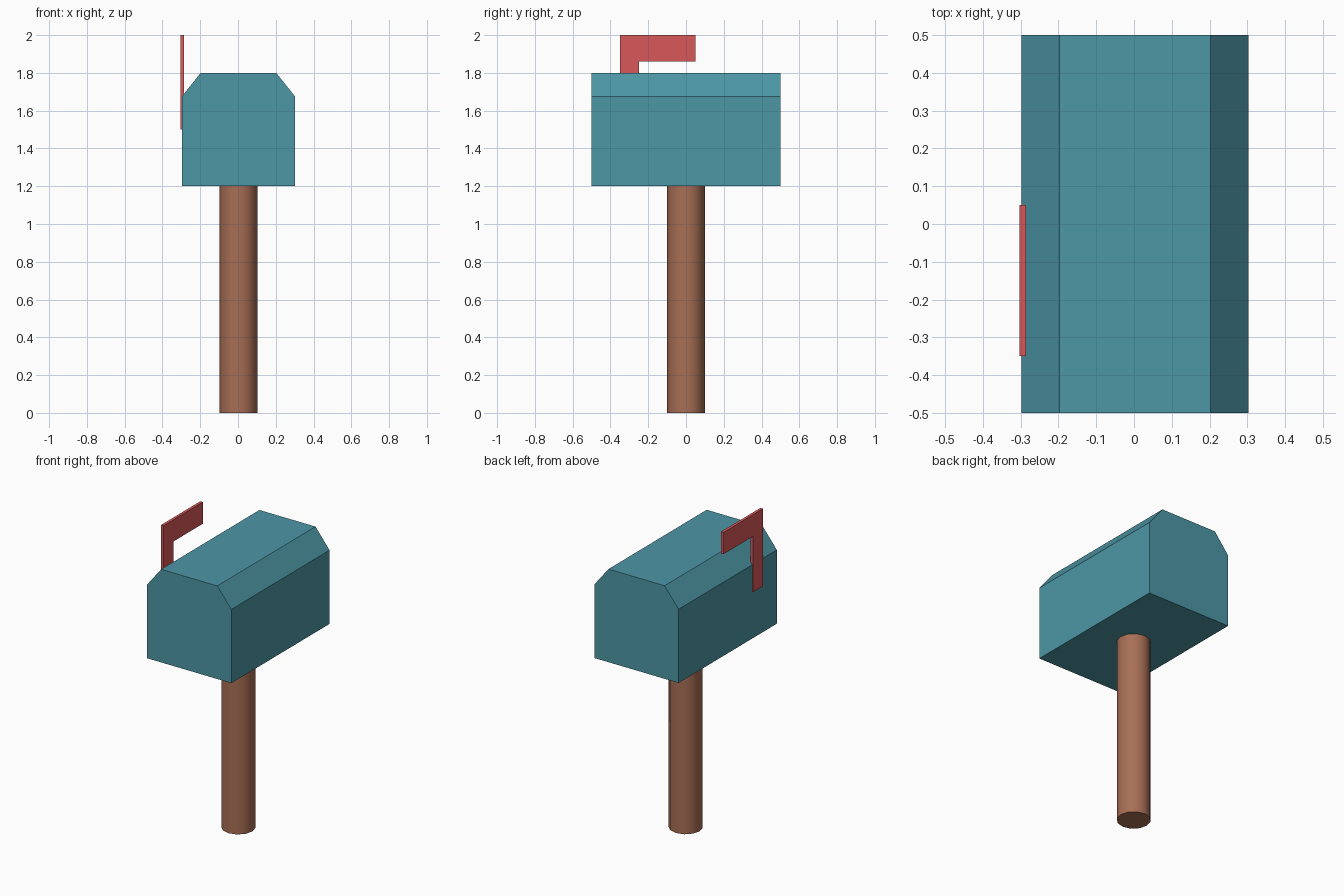
import bpy
import bmesh
import math

cube = bpy.data.objects.get("Cube")
if cube:
    bpy.data.objects.remove(cube, do_unlink=True)


def material(name, rgb):
    """Flat material from 0-255 sRGB values, stored as linear."""
    linear = [((c / 255 + 0.055) / 1.055) ** 2.4 for c in rgb]
    mat = bpy.data.materials.new(name)
    mat.use_nodes = True
    mat.diffuse_color = (*linear, 1)
    bsdf = next(n for n in mat.node_tree.nodes if n.type == "BSDF_PRINCIPLED")
    bsdf.inputs["Base Color"].default_value = (*linear, 1)
    return mat


def extrude_profile(name, points, offset, mat):
    """Make a solid by sweeping a closed outline along an offset."""
    bm = bmesh.new()
    face = bm.faces.new([bm.verts.new(p) for p in points])
    swept = bmesh.ops.extrude_face_region(bm, geom=[face])["geom"]
    bmesh.ops.translate(bm, vec=offset,
                        verts=[g for g in swept if isinstance(g, bmesh.types.BMVert)])
    bmesh.ops.recalc_face_normals(bm, faces=bm.faces)
    mesh = bpy.data.meshes.new(name)
    bm.to_mesh(mesh)
    bm.free()
    mesh.materials.append(mat)
    obj = bpy.data.objects.new(name, mesh)
    bpy.context.collection.objects.link(obj)
    return obj


teal = material("teal paint", (77, 151, 166))
red = material("red paint", (217, 89, 91))
wood = material("brown wood", (168, 111, 85))

CENTRE_X = 0.0025  # the flag overhangs the right side slightly

# Mailbox body: chamfered outline swept from front to back
half = [(0.3, 1.2), (0.3, 1.675), (0.2, 1.8)]
outline = half + [(-x, z) for x, z in reversed(half)]
extrude_profile("mailbox_body", [(CENTRE_X + x, -0.5, z) for x, z in outline],
                (0, 1, 0), teal)

# Signal flag: upright stem with an arm pointing backwards
flag = [(-0.35, 1.5), (-0.25, 1.5), (-0.25, 1.86),
        (0.05, 1.86), (0.05, 2.0), (-0.35, 2.0)]
extrude_profile("signal_flag", [(-0.3035, y, z) for y, z in flag],
                (0.018, 0, 0), red)

# Round post
bpy.ops.mesh.primitive_cylinder_add(vertices=12, radius=0.1, depth=1.2,
                                    location=(CENTRE_X, 0, 0.6))
post = bpy.context.object
post.name = "post"
post.data.materials.append(wood)
bpy.ops.object.shade_smooth_by_angle(angle=math.radians(40))
